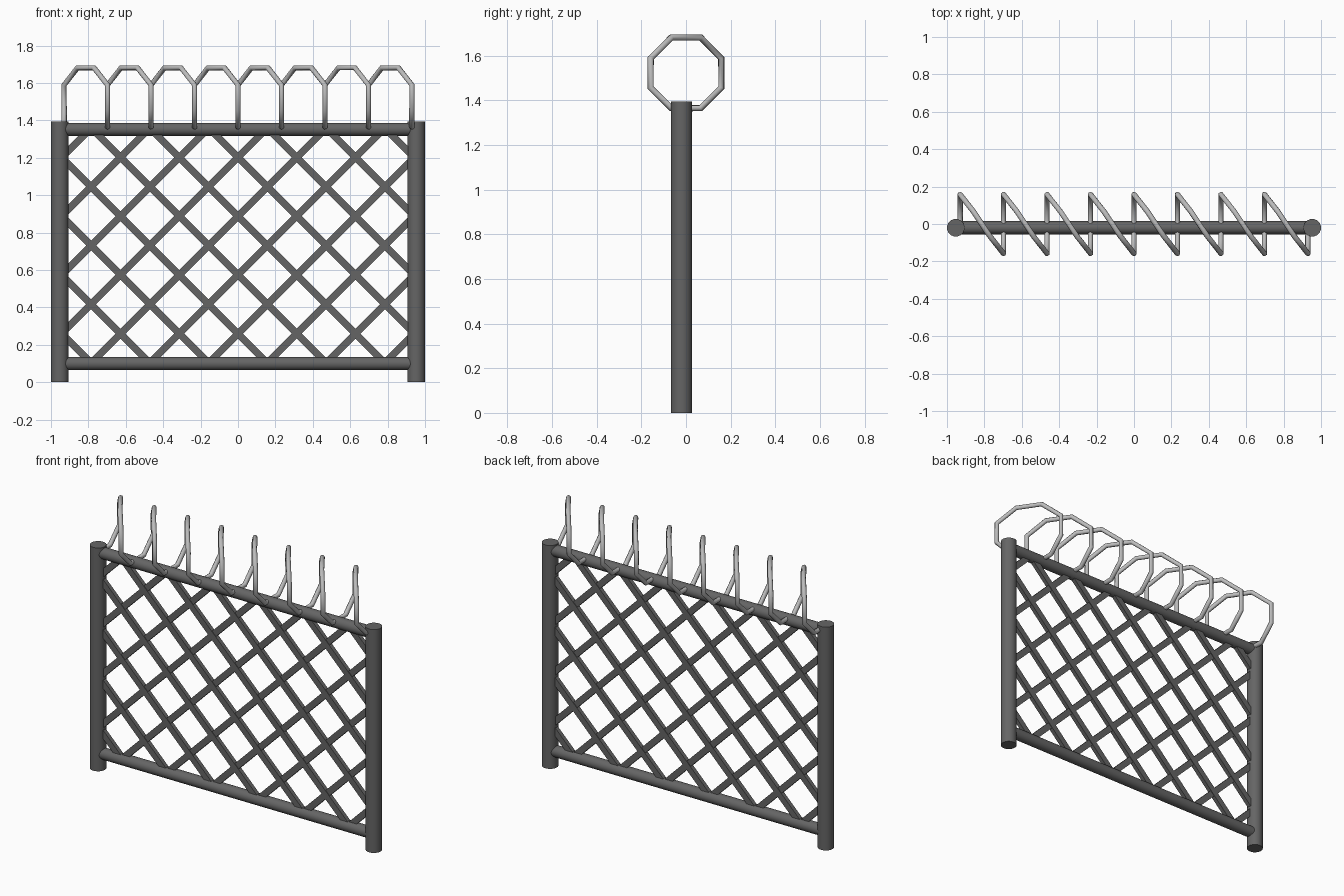
import bpy, math
from mathutils import Vector

if "Cube" in bpy.data.objects:
    bpy.data.objects.remove(bpy.data.objects["Cube"])

Y = -0.02                      # plane of the fence panel


def material(name, v):
    m = bpy.data.materials.new(name)
    m.diffuse_color = (v, v, v, 1)
    m.use_nodes = True
    m.node_tree.nodes["Principled BSDF"].inputs["Base Color"].default_value = m.diffuse_color
    return m


DARK = material("dark_steel", 0.13)
LIGHT = material("light_wire", 0.5)


def tube(name, a, b, r, sides=24):
    a, b = Vector(a), Vector(b)
    d = b - a
    bpy.ops.mesh.primitive_cylinder_add(vertices=sides, radius=r, depth=d.length,
                                        location=(a + b) / 2)
    o = bpy.context.object
    o.rotation_euler = d.to_track_quat('Z', 'Y').to_euler()
    o.name = name
    o.data.materials.append(DARK)
    bpy.ops.object.shade_smooth_by_angle(angle=math.radians(40))
    return o


def bar(name, a, b, y, width=0.038, depth=0.026):
    d = Vector((b[0] - a[0], 0, b[1] - a[1]))
    bpy.ops.mesh.primitive_cube_add(size=1, location=((a[0] + b[0]) / 2, y, (a[1] + b[1]) / 2))
    o = bpy.context.object
    o.scale = (d.length, depth, width)
    o.rotation_euler = (0, -math.atan2(d.z, d.x), 0)
    o.name = name
    o.data.materials.append(DARK)


# posts and rails
for side, sx in (("left", -1), ("right", 1)):
    tube(side + "_post", (sx * 0.953, Y, 0), (sx * 0.953, Y, 1.395), 0.047)
ZB, ZT = 0.1, 1.352
tube("bottom_rail", (-0.94, Y, ZB), (0.94, Y, ZB), 0.035)
tube("top_rail", (-0.94, Y, ZT), (0.94, Y, ZT), 0.035)

# diagonal lattice, each bar clipped to the frame
STEP, Z0, XM = 0.157, 1.202, 0.935
for d in (1, -1):
    for k in range(-12, 8):
        c = Z0 + 2 * k * STEP                       # line: z = c + d*x
        xs = sorted(((ZB - c) / d, (ZT - c) / d))
        x0, x1 = max(-XM, xs[0]), min(XM, xs[1])
        if x1 - x0 > 0.03:
            bar("lattice_bar", (x0, c + d * x0), (x1, c + d * x1), Y + d * 0.002)

# octagonal wire coil: each loop steps sideways only across its top
TURNS, XS = 8, 0.93
PITCH = 2 * XS / TURNS
A, B, ZC = 0.158, 0.066, 1.523
pts = [(-XS, 0, ZC - A), (-XS, B, ZC - A), (-XS, A, ZC - B)]
for i in range(TURNS):
    x = -XS + i * PITCH
    n = x + PITCH
    pts += [(x, A, ZC + B), (x + PITCH * 0.31, B, ZC + A),
            (x + PITCH * 0.69, -B, ZC + A), (n, -A, ZC + B),
            (n, -A, ZC - B), (n, -B, ZC - A)]
    if i < TURNS - 1:
        pts += [(n, B, ZC - A), (n, A, ZC - B)]
pts.append((XS, 0, ZC - A))
cu = bpy.data.curves.new("wire_coil", 'CURVE')
cu.dimensions = '3D'
cu.bevel_depth = 0.0145
cu.bevel_resolution = 2
cu.use_fill_caps = True
sp = cu.splines.new('POLY')
sp.points.add(len(pts) - 1)
for p, co in zip(sp.points, pts):
    p.co = (*co, 1)
cu.materials.append(LIGHT)
coil = bpy.data.objects.new("wire_coil", cu)
bpy.context.collection.objects.link(coil)
bpy.ops.object.select_all(action='DESELECT')
coil.select_set(True)
bpy.context.view_layer.objects.active = coil
bpy.ops.object.convert(target='MESH')
bpy.ops.object.shade_smooth_by_angle(angle=math.radians(60))
